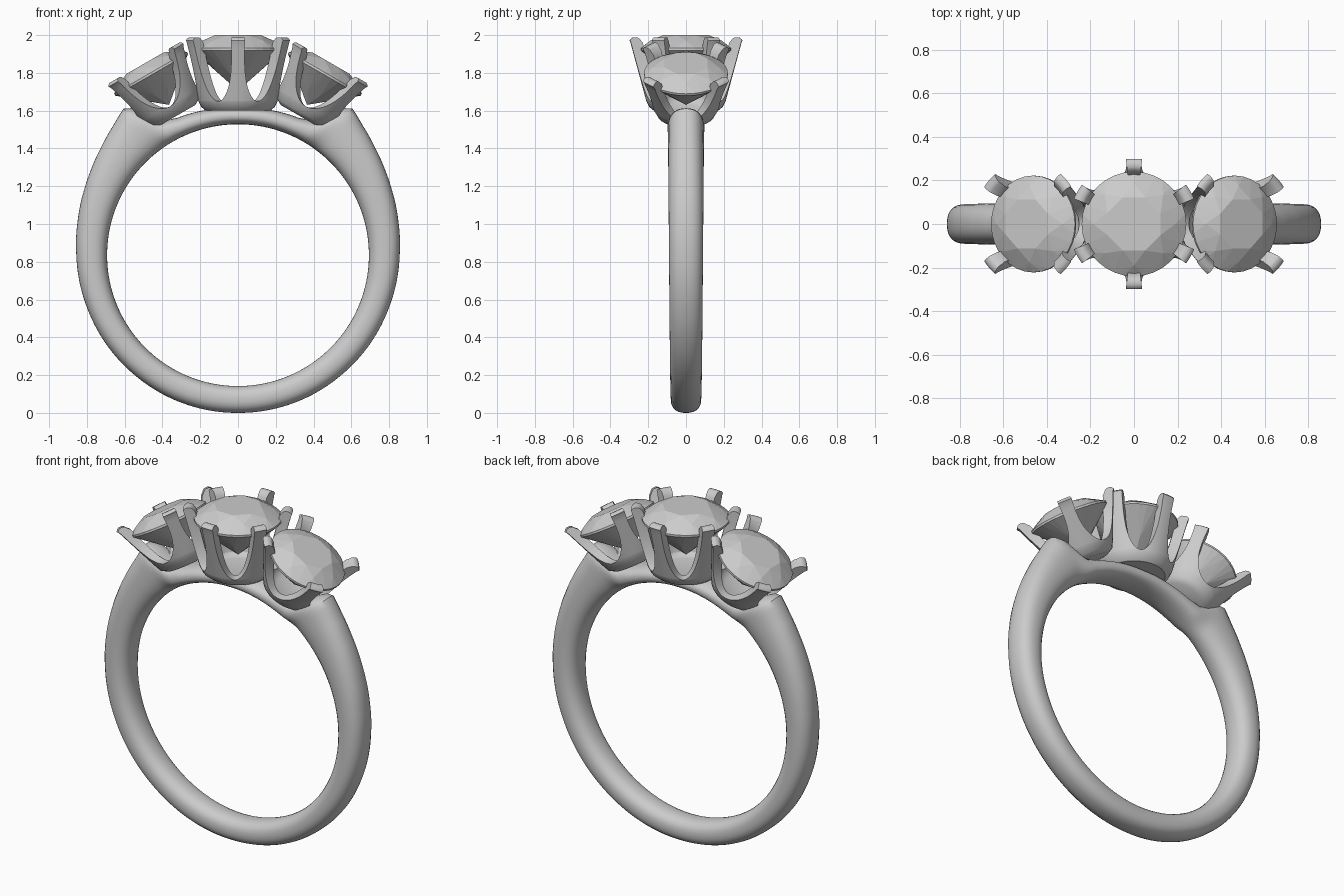
import bpy, bmesh
from math import sin, cos, pi, radians, sqrt
from mathutils import Matrix, Vector

if "Cube" in bpy.data.objects:
    bpy.data.objects.remove(bpy.data.objects["Cube"])

ZC = 0.835   # centre height of the finger hole


def finish(name, bm, matrix=None, smooth=True):
    bmesh.ops.remove_doubles(bm, verts=bm.verts, dist=0.0004)
    bmesh.ops.recalc_face_normals(bm, faces=bm.faces)
    if matrix:
        bm.transform(matrix)
    me = bpy.data.meshes.new(name)
    bm.to_mesh(me)
    bm.free()
    ob = bpy.data.objects.new(name, me)
    bpy.context.collection.objects.link(ob)
    if smooth:
        bpy.ops.object.select_all(action='DESELECT')
        ob.select_set(True)
        bpy.context.view_layer.objects.active = ob
        bpy.ops.object.shade_smooth_by_angle(angle=radians(35))
    return ob


def lerp_table(table, x):
    for (x0, y0), (x1, y1) in zip(table, table[1:]):
        if x <= x1:
            return y0 + (y1 - y0) * (x - x0) / (x1 - x0)
    return table[-1][1]


# Band: rounded section swept round the finger, swelling towards the shoulders
OUTER = [(0, .78), (24, .795), (31, .82), (37, .99), (44, .952), (52, .922), (60, .9),
         (67, .885), (78, .868), (90, .856), (110, .846), (140, .838), (180, .835)]
INNER_R = 0.693


def band():
    bm = bmesh.new()
    rings, n, m = [], 180, 28
    for i in range(n):
        a = 2 * pi * i / n
        deg = 360 * i / n
        deg = min(deg, 360 - deg)
        ro = lerp_table(OUTER, deg)
        mid, half = (ro + INNER_R) / 2, (ro - INNER_R) / 2
        w = 0.1 - 0.02 * deg / 180
        ring = []
        for j in range(m):
            t = 2 * pi * j / m
            c, s = cos(t), sin(t)
            k = (abs(c) ** 2.4 + abs(s) ** 2.4) ** (-1 / 2.4)
            r = mid + half * c * k
            ring.append(bm.verts.new((r * sin(a), w * s * k, ZC + r * cos(a))))
        rings.append(ring)
    for i in range(n):
        A, B = rings[i], rings[(i + 1) % n]
        for j in range(m):
            bm.faces.new((A[j], A[(j + 1) % m], B[(j + 1) % m], B[j]))
    finish("band", bm)


# Claw setting: a cup whose wall is cut by U-shaped gaps into n claws
def setting(name, n, turn, outer, inner, tip_out, tip_in, height, tip_w, matrix):
    """outer / inner: (radius, z) cup profiles ending at the bottom of the gaps."""
    W = pi / n
    rows = [(o, i, W) for o, i in zip(outer, inner)]
    base = len(rows) - 1
    (ro0, z0), (ri0, _) = outer[-1], inner[-1]
    steps, cap = 16, 0.03
    for k in range(1, steps + 1):
        s = (k / steps) ** 2
        z = z0 + (height - cap - z0) * s
        f = (z - z0) / (height - z0)
        w = W - (W - tip_w) * sqrt(1 - (1 - s) ** 3)
        rows.append(((ro0 + (tip_out - ro0) * f, z), (ri0 + (tip_in - ri0) * f, z), w))
    # rounded claw tips
    half, mid = (tip_out - tip_in) / 2, (tip_out + tip_in) / 2
    for deg in (25, 50, 72):
        z = height - cap + cap * sin(radians(deg))
        h = half * cos(radians(deg))
        rows.append(((mid + h, z), (mid - h, z), tip_w))

    bm = bmesh.new()
    cols = 8
    for p in range(n):
        a0 = turn + 2 * pi * p / n

        def grid(side):
            g = []
            for row in rows:
                r, z = row[side]
                angs = [a0 + row[2] * (2 * c / cols - 1) for c in range(cols + 1)]
                g.append([bm.verts.new((r * cos(a), r * sin(a), z)) for a in angs])
            return g
        O, I = grid(0), grid(1)
        last = len(rows) - 1
        for k in range(last):
            for c in range(cols):
                for g in (O, I):
                    bm.faces.new((g[k][c], g[k][c + 1], g[k + 1][c + 1], g[k + 1][c]))
            if k >= base:
                for c in (0, cols):
                    bm.faces.new((O[k][c], O[k + 1][c], I[k + 1][c], I[k][c]))
        for c in range(cols):
            bm.faces.new((O[last][c], O[last][c + 1], I[last][c + 1], I[last][c]))
    finish(name, bm, matrix)


# Round brilliant stone: convex hull of its facet corners, girdle at local z = 0
def stone(name, R, crown, pavilion, matrix):
    bm = bmesh.new()

    def ring(r, z, n, off=0.0):
        for i in range(n):
            a = 2 * pi * (i + off) / n
            bm.verts.new((r * cos(a), r * sin(a), z))
    ring(R * 0.55, crown, 8, 0.5)
    ring(R * 0.79, crown * 0.6, 8)
    ring(R, 0.006, 32)
    ring(R, -0.006, 32)
    ring(R * 0.42, -pavilion * 0.62, 8, 0.5)
    bm.verts.new((0, 0, -pavilion))
    bmesh.ops.convex_hull(bm, input=bm.verts)
    bmesh.ops.dissolve_limit(bm, angle_limit=radians(1), verts=bm.verts, edges=bm.edges)
    finish(name, bm, matrix, smooth=False)


band()

# Centre setting with six claws
setting("centre_setting", 6, pi / 2,
        [(0, 0), (.17, 0), (.195, .02), (.21, .05)],
        [(0, .03), (.11, .03), (.14, .036), (.155, .05)],
        0.302, 0.238, 0.39, 0.125, Matrix.Translation((0, 0, 1.60)))
stone("centre_stone", 0.24, 0.075, 0.22, Matrix.Translation((0, 0, 1.925)))

# Side settings with four claws, leaning outwards by 30 degrees
for sx, side in ((-1, "left"), (1, "right")):
    lean = Matrix.Translation((sx * 0.33, 0, 1.57)) @ Matrix.Rotation(sx * radians(30), 4, 'Y')
    setting(side + "_setting", 4, pi / 4,
            [(0, 0), (.12, 0), (.155, .02), (.175, .06)],
            [(0, .03), (.08, .03), (.11, .04), (.125, .06)],
            0.29, 0.228, 0.33, 0.14, lean)
    stone(side + "_stone", 0.222, 0.065, 0.19, lean @ Matrix.Translation((0, 0, 0.26)))
